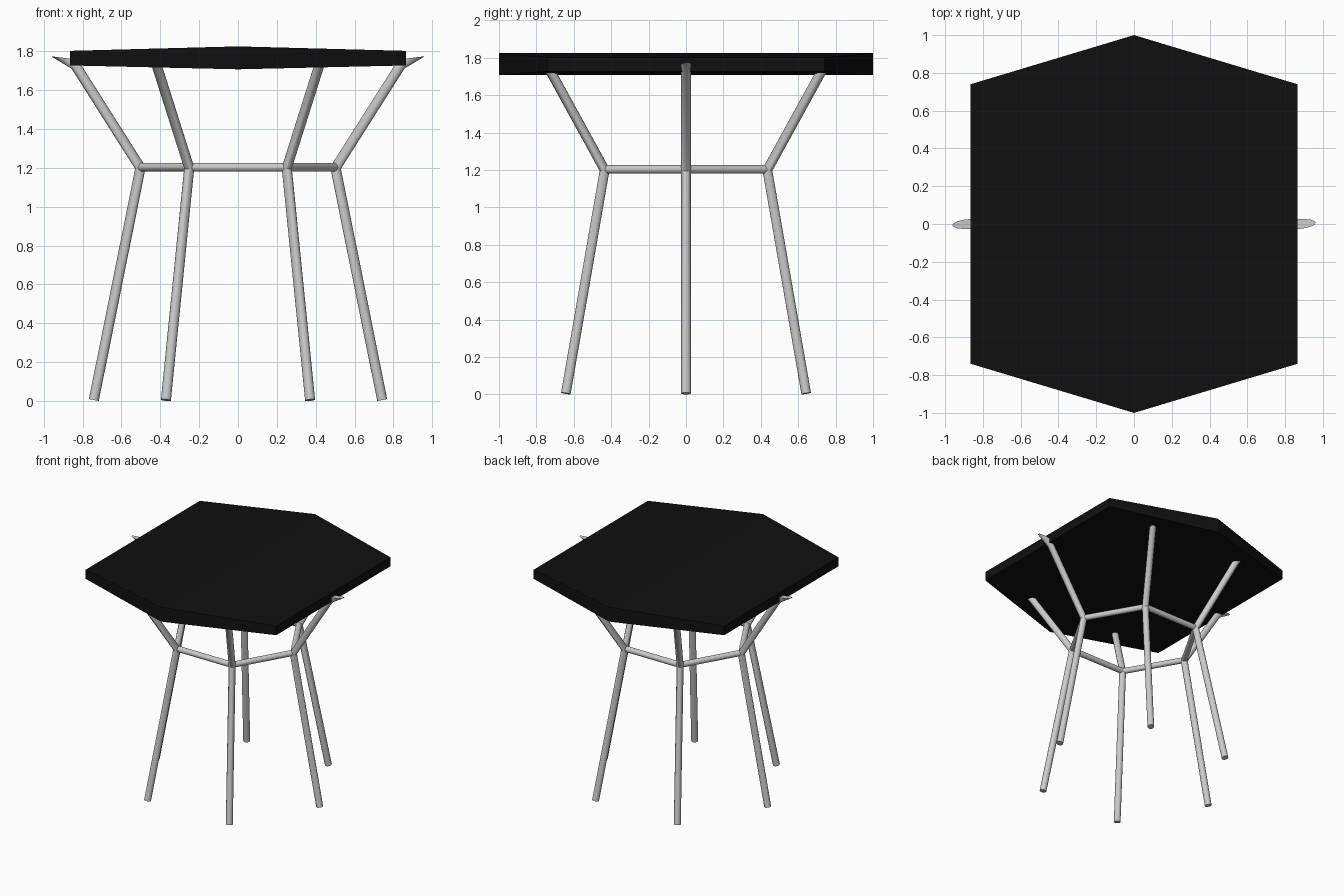
import bpy, bmesh, math
from mathutils import Vector

if "Cube" in bpy.data.objects:
    bpy.data.objects.remove(bpy.data.objects["Cube"])

SIDES = 16
R = 0.026


def make_object(name, bm, smooth=False):
    bmesh.ops.recalc_face_normals(bm, faces=bm.faces)
    me = bpy.data.meshes.new(name)
    bm.to_mesh(me)
    bm.free()
    ob = bpy.data.objects.new(name, me)
    bpy.context.collection.objects.link(ob)
    if smooth:
        bpy.ops.object.select_all(action='DESELECT')
        ob.select_set(True)
        bpy.context.view_layer.objects.active = ob
        bpy.ops.object.shade_smooth_by_angle(angle=math.radians(35))
    return ob


def skin(name, rings):
    """Closed tube through rings given as (centre, long axis, cross axis)."""
    bm = bmesh.new()
    loops = []
    for c, u, v in rings:
        angles = [2 * math.pi * i / SIDES for i in range(SIDES)]
        loops.append([bm.verts.new(c + u * math.cos(a) + v * math.sin(a)) for a in angles])
    for a, b in zip(loops, loops[1:]):
        for i in range(SIDES):
            j = (i + 1) % SIDES
            bm.faces.new((a[i], a[j], b[j], b[i]))
    bm.faces.new(loops[0])
    bm.faces.new(loops[-1])
    return make_object(name, bm, True)


# Six bent legs, square-cut feet, mitred knee and flared upper ends
for k in range(6):
    ang = math.radians(60 * k)
    out = Vector((math.cos(ang), math.sin(ang), 0))
    side = Vector((-math.sin(ang), math.cos(ang), 0))
    up = Vector((0, 0, 1))
    foot = out * 0.742 + up * 0.005
    knee = out * 0.502 + up * 1.2
    neck = out * 0.835 + up * 1.725
    d1, d2 = (knee - foot).normalized(), (neck - knee).normalized()
    mid = (d1 + d2).normalized()
    perp = lambda d: side.cross(d)
    stretch = R / mid.dot(d1)
    tip = (out * 0.09 + up * 0.011) + side * 0.006
    skin(f"leg_{k + 1}", [
        (foot, perp(d1) * R, side * R),
        (knee, perp(mid) * stretch, side * R),
        (neck, perp(d2) * R, side * R),
        (out * 0.872 + up * 1.763, tip, side * R),
    ])

    # Horizontal rail to the next leg
    nxt = Vector((math.cos(ang + math.pi / 3), math.sin(ang + math.pi / 3), 0)) * 0.502
    start, end = out * 0.502 + up * 1.203, nxt + up * 1.203
    across = (end - start).normalized().cross(up)
    skin(f"rail_{k + 1}", [(start, across * 0.023, up * 0.023),
                           (end, across * 0.023, up * 0.023)])

# Hexagonal top, thicker along its centre line
bm = bmesh.new()
hexagon = [(0, -1), (0.865, -0.74), (0.865, 0.74), (0, 1), (-0.865, 0.74), (-0.865, -0.74)]
upper = [bm.verts.new((x, y, 1.802 if x else 1.825)) for x, y in hexagon]
lower = [bm.verts.new((x, y, 1.727 if x else 1.707)) for x, y in hexagon]
for i in range(6):
    j = (i + 1) % 6
    bm.faces.new((lower[i], lower[j], upper[j], upper[i]))
for vs in (upper, lower):
    bm.faces.new(vs[:4])
    bm.faces.new((vs[0], vs[3], vs[4], vs[5]))
top = make_object("table_top", bm)
black = bpy.data.materials.new("black")
black.diffuse_color = (0.005, 0.005, 0.005, 1)
black.use_nodes = True
black.node_tree.nodes["Principled BSDF"].inputs["Base Color"].default_value = black.diffuse_color
top.data.materials.append(black)
